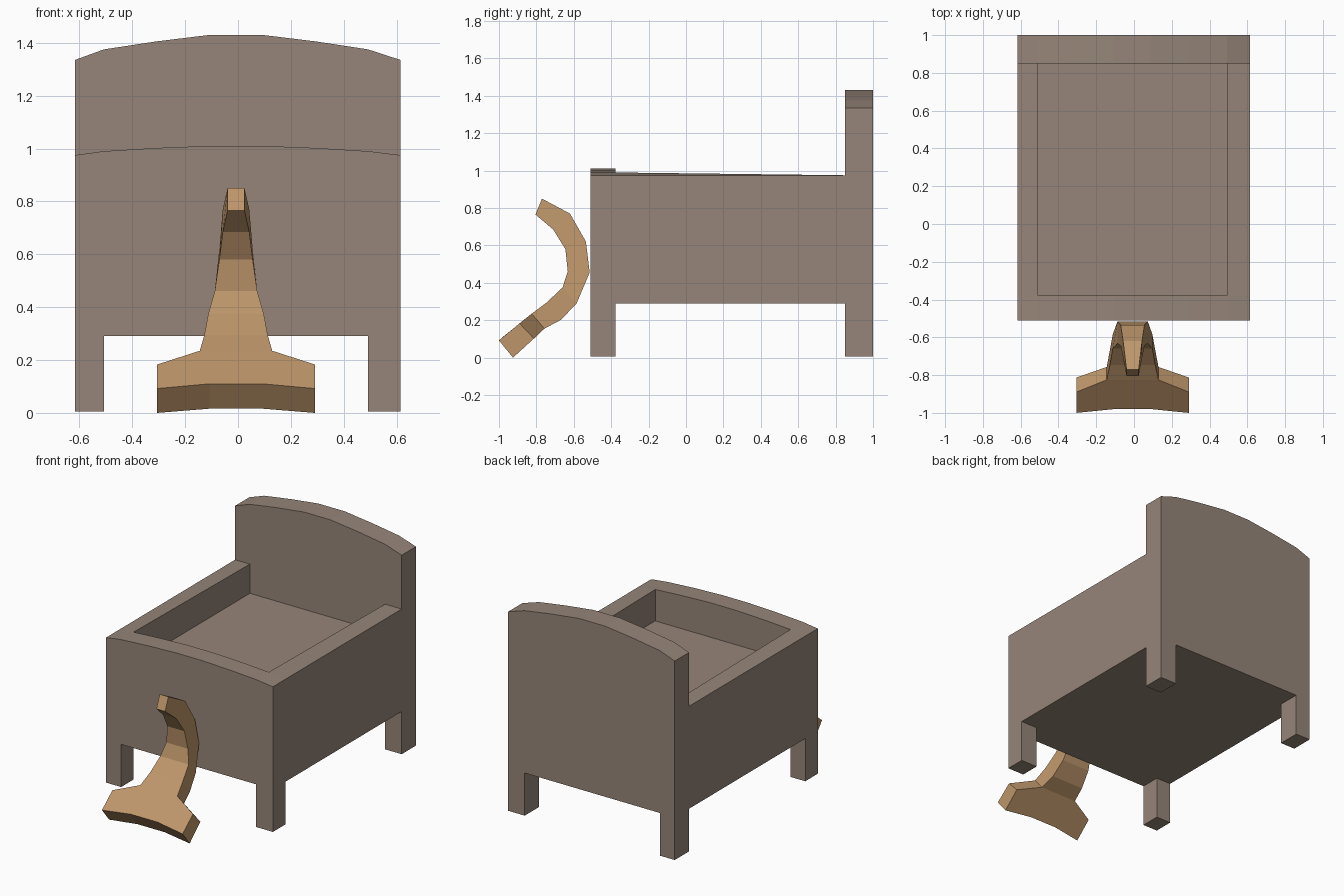
import bpy, bmesh

if "Cube" in bpy.data.objects:
    bpy.data.objects.remove(bpy.data.objects["Cube"])

def material(name, rgb):
    m = bpy.data.materials.new(name)
    m.diffuse_color = (*rgb, 1)
    m.use_nodes = True
    m.node_tree.nodes["Principled BSDF"].inputs["Base Color"].default_value = m.diffuse_color
    return m

BROWN = material("grey brown", (0.305, 0.235, 0.19))
TAN = material("tan wood", (0.51, 0.305, 0.144))

def make(name, verts, faces, mat):
    bm = bmesh.new()
    vs = [bm.verts.new(v) for v in verts]
    for f in faces:
        bm.faces.new([vs[i] for i in f])
    bmesh.ops.recalc_face_normals(bm, faces=bm.faces)
    me = bpy.data.meshes.new(name)
    bm.to_mesh(me)
    bm.free()
    me.materials.append(mat)
    ob = bpy.data.objects.new(name, me)
    bpy.context.collection.objects.link(ob)
    return ob

def prism(name, front, back, mat):
    """Solid between two matching outlines."""
    n = len(front)
    faces = [range(n), range(2 * n - 1, n - 1, -1)]
    faces += [(i, (i + 1) % n, n + (i + 1) % n, n + i) for i in range(n)]
    return make(name, front + back, faces, mat)

XL, XR = -0.617, 0.615       # outer sides
IL, IR = -0.507, 0.492       # inner sides of rails and legs
YF, YFI, YBI, YB = -0.51, -0.378, 0.85, 1.0
Z0, ZU, ZR, ZFLOOR = 0.005, 0.29, 0.975, 0.78

# Headboard and footboard: arched panels with legs
arch_x = [XL, IL, -0.31, -0.105, 0.09, 0.295, IR, XR]
def panel(name, heights, y0, y1):
    hs = heights + heights[::-1]
    prof = list(zip(arch_x, hs)) + [(XR, Z0), (IR, Z0), (IR, ZU),
                                    (IL, ZU), (IL, Z0), (XL, Z0)]
    prism(name, [(x, y0, z) for x, z in prof], [(x, y1, z) for x, z in prof], BROWN)

panel("headboard", [1.335, 1.375, 1.405, 1.43], YBI, YB)
panel("footboard", [ZR, 0.99, 1.002, 1.01], YF, YFI)

# Side rails, inner front corner rising to meet the footboard arch
for side, xo, xi in (("left", XL, IL), ("right", XR, IR)):
    prism(side + "_rail",
          [(xo, YFI, ZU), (xi, YFI, ZU), (xi, YFI, 0.99), (xo, YFI, ZR)],
          [(xo, YBI, ZU), (xi, YBI, ZU), (xi, YBI, ZR), (xo, YBI, ZR)], BROWN)

# Bed base
prism("bed_base",
      [(IL, YFI, ZU), (IR, YFI, ZU), (IR, YFI, ZFLOOR), (IL, YFI, ZFLOOR)],
      [(IL, YBI, ZU), (IR, YBI, ZU), (IR, YBI, ZFLOOR), (IL, YBI, ZFLOOR)], BROWN)

# Curved horn: rows of (half width, front y, front z, back y, back z), top to bottom
CX = -0.0075
rows = [(0.032, -0.805, 0.765, -0.77, 0.85), (0.05, -0.71, 0.685, -0.62, 0.77),
        (0.063, -0.645, 0.58, -0.535, 0.62), (0.08, -0.632, 0.462, -0.515, 0.455),
        (0.105, -0.66, 0.375, -0.585, 0.29), (0.12, -0.746, 0.294, -0.667, 0.203),
        (0.137, -0.825, 0.235, -0.757, 0.155)]
verts, faces = [], []
for w, fy, fz, by, bz in rows:
    verts += [(CX - w, fy, fz), (CX + w, fy, fz), (CX + w, by, bz), (CX - w, by, bz)]
faces.append((0, 1, 2, 3))
for r in range(len(rows) - 1):
    a = 4 * r
    faces += [(a + i, a + (i + 1) % 4, a + 4 + (i + 1) % 4, a + 4 + i) for i in range(4)]

# Flared foot of the horn, joined to its last row
foot = [(0.298, -0.89, 0.183, -0.813, 0.102), (0.298, -1.0, 0.092, -0.925, 0.0),
        (0.1, -0.98, 0.11, -0.908, 0.016)]
last = 4 * (len(rows) - 1)
front, back = [last + 1], [last + 2]
for s, seq in ((1, foot), (-1, foot[::-1])):
    for w, fy, fz, by, bz in seq:
        front.append(len(verts))
        back.append(len(verts) + 1)
        verts += [(CX + s * w, fy, fz), (CX + s * w, by, bz)]
front.append(last)
back.append(last + 3)
faces += [front, back[::-1]]
faces += [(front[i], front[i + 1], back[i + 1], back[i]) for i in range(len(front) - 1)]
make("curved_horn", verts, faces, TAN)
